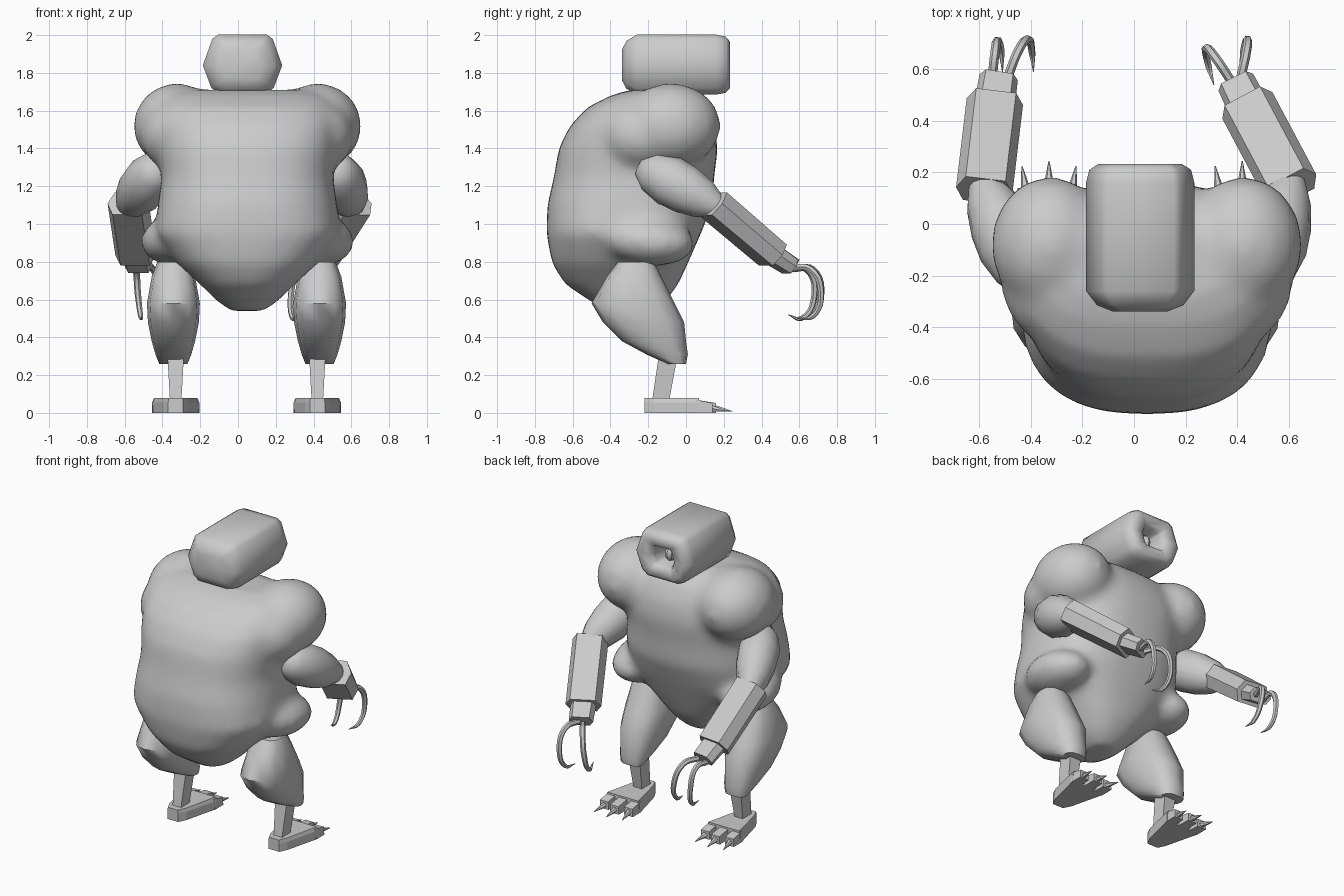
import bpy, math
from math import sin, cos, pi
from mathutils import Vector

if "Cube" in bpy.data.objects:
    bpy.data.objects.remove(bpy.data.objects["Cube"])

CX = 0.05  # symmetry plane of the figure


def activate(ob):
    bpy.ops.object.select_all(action='DESELECT')
    ob.select_set(True)
    bpy.context.view_layer.objects.active = ob


def smooth(ob, angle=45):
    activate(ob)
    bpy.ops.object.shade_smooth_by_angle(angle=math.radians(angle))


def loft(name, rings):
    """Skin a list of equal-length closed rings and cap both ends."""
    n = len(rings[0])
    faces = [(i * n + k, i * n + (k + 1) % n, (i + 1) * n + (k + 1) % n, (i + 1) * n + k)
             for i in range(len(rings) - 1) for k in range(n)]
    last = (len(rings) - 1) * n
    faces += [tuple(reversed(range(n))), tuple(range(last, last + n))]
    me = bpy.data.meshes.new(name)
    me.from_pydata([tuple(p) for r in rings for p in r], [], faces)
    ob = bpy.data.objects.new(name, me)
    bpy.context.collection.objects.link(ob)
    activate(ob)
    bpy.ops.object.mode_set(mode='EDIT')
    bpy.ops.mesh.select_all(action='SELECT')
    bpy.ops.mesh.normals_make_consistent(inside=False)
    bpy.ops.object.mode_set(mode='OBJECT')
    return ob


def spow(v, e):
    return math.copysign(abs(v) ** e, v) if abs(v) > 1e-6 else 0.0


def flat_ring(x, z, hw, y0, y1, n, e=1.0):
    """Horizontal superellipse ring."""
    return [(x + hw * spow(cos(2 * pi * k / n), e),
             (y0 + y1) / 2 + (y1 - y0) / 2 * spow(sin(2 * pi * k / n), e), z) for k in range(n)]


def bar(name, stations, n=6, e=1.0):
    """Prism along (point, half width, half thickness) stations, width kept level."""
    d = (Vector(stations[-1][0]) - Vector(stations[0][0])).normalized()
    side = d.cross(Vector((0, 0, 1)))
    side = side.normalized() if side.length > 1e-3 else Vector((1, 0, 0))
    up = side.cross(d)
    return loft(name, [[Vector(p) + side * w * spow(cos(2 * pi * k / n), e) + up * h * spow(sin(2 * pi * k / n), e)
                        for k in range(n)] for p, w, h in stations])


def ball(name, loc, scale, rot=(0, 0, 0), seg=24, rings=14):
    bpy.ops.mesh.primitive_uv_sphere_add(segments=seg, ring_count=rings, location=loc, rotation=rot)
    ob = bpy.context.object
    ob.name = name
    ob.scale = scale
    return ob


# Body: lofted trunk fused with shoulder and hip masses
trunk = [(0.54, .09, -.42, -.17), (0.60, .17, -.52, -.10), (0.68, .25, -.64, -.04),
         (0.79, .37, -.71, .01), (0.95, .49, -.74, .08), (1.10, .475, -.735, .14),
         (1.25, .455, -.70, .15), (1.40, .475, -.675, .17), (1.52, .49, -.615, .15),
         (1.62, .47, -.52, .10), (1.68, .42, -.40, .04), (1.71, .32, -.30, -.04)]
body = loft("body", [flat_ring(CX, z, w, a, b, 32, 0.8) for z, w, a, b in trunk])
parts = [body]
for s in (-1, 1):
    parts.append(ball("shoulder", (CX + s * .375, -.08, 1.52), (.23, .265, .225), (0, s * .25, 0)))
    parts.append(ball("shoulder_rear", (CX + s * .34, -.22, 1.48), (.23, .25, .20), (0, s * .3, 0)))
    parts.append(ball("hip", (CX + s * .385, -.20, .91), (.18, .25, .13), (-.1, 0, s * -.1)))
bpy.ops.object.select_all(action='DESELECT')
for p in parts:
    p.select_set(True)
bpy.context.view_layer.objects.active = body
bpy.ops.object.join()
m = body.modifiers.new("fuse", 'REMESH')
m.mode = 'VOXEL'
m.voxel_size = 0.03
m.use_smooth_shade = True
m = body.modifiers.new("soften", 'SMOOTH')
m.factor = 0.5
m.iterations = 9

# Head: rounded block with a round socket sunk into the +y end
half = [(.13, .162), (.16, .14), (.21, 0), (.165, -.12), (.12, -.155)]
section = half + [(-x, z) for x, z in reversed(half)]
rows = [(-.34, .5), (-.315, .8), (-.26, 1), (.16, 1), (.21, .94), (.232, .78)]
rings = [[(.024 + x * s, y, 1.84 + z * s) for x, z in section] for y, s in rows]
for y, r in ((.222, .095), (.19, .075), (.06, .07)):
    rings.append([(.024 + x / math.hypot(x, z) * r, y, 1.84 + z / math.hypot(x, z) * r) for x, z in section])
smooth(loft("head", rings), 60)
smooth(ball("eye", (.024, .12, 1.84), (.035, .05, .05), seg=8, rings=6), 30)
neck = bar("neck", [((.03, -.06, 1.60), .07, .07), ((.03, -.04, 1.72), .06, .06)], 10)
smooth(neck)

# Arms: shoulder, elbow, wrist, cuff end, then claw paths as bend points
arms = {
    "right": [(.51, -.22, 1.30), (.605, .15, 1.10), (.44, .46, .835), (.395, .55, .775),
              [[(.38, .55, .76), (.32, .64, .76), (.28, .68, .62), (.29, .61, .50), (.31, .54, .52)],
               [(.41, .55, .77), (.435, .66, .76), (.44, .715, .63), (.425, .67, .51), (.41, .59, .50)]]],
    "left": [(-.42, -.22, 1.30), (-.58, .14, 1.10), (-.54, .475, .835), (-.525, .57, .775),
             [[(-.55, .57, .76), (-.54, .66, .76), (-.53, .71, .63), (-.515, .67, .51), (-.51, .59, .50)],
              [(-.49, .57, .77), (-.45, .67, .76), (-.41, .715, .63), (-.395, .66, .51), (-.39, .59, .50)]]],
}


def claw(name, pts):
    cu = bpy.data.curves.new(name, 'CURVE')
    cu.dimensions = '3D'
    cu.bevel_depth = 0.018
    cu.bevel_resolution = 1
    cu.resolution_u = 5
    cu.use_fill_caps = True
    sp = cu.splines.new('BEZIER')
    sp.bezier_points.add(len(pts) - 1)
    for i, (bp, p) in enumerate(zip(sp.bezier_points, pts)):
        bp.co = p
        bp.handle_left_type = bp.handle_right_type = 'AUTO'
        bp.radius = (1, 1, .95, .75, .1)[i]
    ob = bpy.data.objects.new(name, cu)
    bpy.context.collection.objects.link(ob)
    activate(ob)
    bpy.ops.object.convert(target='MESH')
    smooth(bpy.context.object, 50)


for side, (a, b, c, d, claws) in arms.items():
    A, B, C, D = map(Vector, (a, b, c, d))
    fat = [(-.05, .06), (.1, .11), (.35, .135), (.6, .13), (.85, .105), (1.06, .06)]
    smooth(bar(side + "_upper_arm", [(A.lerp(B, t), r * .95, r) for t, r in fat], 12), 60)
    bar(side + "_forearm", [(B - (C - B) * .03, .11, .08), (C, .11, .075)], 6, .5)
    bar(side + "_cuff", [(C - (D - C) * .2, .08, .052), (D, .075, .045)], 6, .5)
    for pts in claws:
        claw(side + "_claw", pts)

# Legs: faceted thigh, thin shank, wedge foot with three clawed toes
thigh = [(.80, .085, -.36, -.17), (.72, .115, -.42, -.13), (.58, .14, -.50, -.06), (.48, .135, -.44, -.01),
         (.38, .115, -.34, .0), (.31, .095, -.21, .01), (.26, .075, -.10, .0)]
for side, s in (("left", -1), ("right", 1)):
    x = .045 + s * .375
    t = loft(side + "_thigh", [flat_ring(x + s * .012, z, w, p, q, 12, .8) for z, w, p, q in thigh])
    smooth(t, 50)
    loft(side + "_shank", [[(x - w, p, z), (x + w, p, z), (x + w, q, z), (x - w, q, z)]
                           for z, w, p, q in ((.33, .045, -.14, -.04), (.06, .03, -.18, -.09))])
    plan = [(-.04, -.22), (.04, -.22), (.065, -.17), (.125, .07), (-.125, .07), (-.065, -.17)]
    loft(side + "_foot", [[(x + u * k, v, z) for u, v in plan] for z, k in ((0, 1), (.055, 1), (.078, .92))])
    for i in (-1, 0, 1):
        tx, ty = x + i * .09, .14 + (.02 if i == 0 else 0)
        loft(side + "_toe", [[(tx - .033, y, 0), (tx + .033, y, 0), (tx + .03, y, h), (tx - .03, y, h)]
                             for y, h in ((.05, .07), (ty, .052))])
        bar(side + "_toe_claw", [((tx, ty - .01, .025), .02, .02), ((tx + i * .015, ty + .085, .008), .002, .002)])
